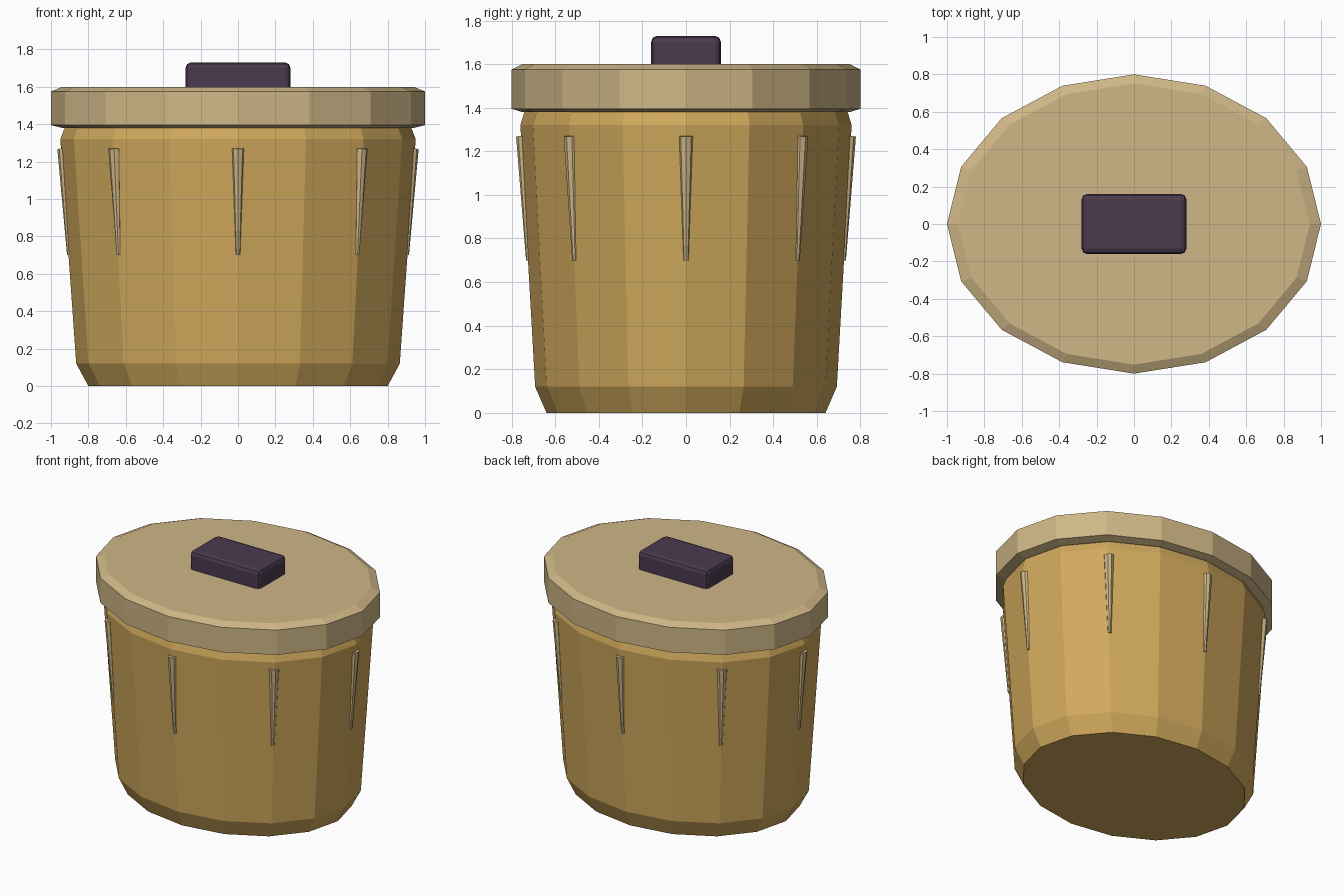
import bpy, bmesh, math
from mathutils import Vector, Matrix

if "Cube" in bpy.data.objects:
    bpy.data.objects.remove(bpy.data.objects["Cube"])

SIDES, DEPTH = 16, 0.8  # oval cross-section, y is 0.8 of x


def material(name, colour):
    m = bpy.data.materials.new(name)
    m.diffuse_color = (*colour, 1)
    m.use_nodes = True
    m.node_tree.nodes["Principled BSDF"].inputs["Base Color"].default_value = m.diffuse_color
    return m


ochre = material("ochre", (0.63, 0.395, 0.107))
tan = material("tan", (0.62, 0.47, 0.24))
plum = material("dark plum", (0.069, 0.041, 0.076))


def finish(bm, name, mat):
    bmesh.ops.recalc_face_normals(bm, faces=bm.faces)
    me = bpy.data.meshes.new(name)
    bm.to_mesh(me)
    bm.free()
    me.materials.append(mat)
    ob = bpy.data.objects.new(name, me)
    bpy.context.collection.objects.link(ob)
    return ob


def oval(name, profile, mat):
    """Stack oval rings of (radius, height) and cap both ends."""
    bm = bmesh.new()
    rings = []
    for r, z in profile:
        angles = [math.tau * i / SIDES for i in range(SIDES)]
        rings.append([bm.verts.new((r * math.cos(a), r * DEPTH * math.sin(a), z)) for a in angles])
    for low, high in zip(rings, rings[1:]):
        for i in range(SIDES):
            j = (i + 1) % SIDES
            bm.faces.new((low[i], low[j], high[j], high[i]))
    bm.faces.new(rings[0][::-1])
    bm.faces.new(rings[-1])
    return finish(bm, name, mat)


# Tapered tub and overhanging lid
oval("tub", [(0.80, 0), (0.865, 0.12), (0.95, 1.32), (0.925, 1.385)], ochre)
oval("lid", [(0.94, 1.38), (1.0, 1.395), (1.0, 1.575), (0.94, 1.60)], tan)

# Eight tapered ribs lying along the wall
for i in range(8):
    a = math.tau * i / 8
    top = Vector((0.932 * math.cos(a), 0.932 * DEPTH * math.sin(a), 1.27))
    tip = Vector((0.902 * math.cos(a), 0.902 * DEPTH * math.sin(a), 0.70))
    axis = top - tip
    bm = bmesh.new()
    place = Matrix.Translation((top + tip) / 2) @ axis.to_track_quat('Z', 'Y').to_matrix().to_4x4()
    bmesh.ops.create_cone(bm, cap_ends=True, segments=8, radius1=0.012, radius2=0.034,
                          depth=axis.length, matrix=place)
    finish(bm, f"rib_{i + 1}", tan)

# Handle block with softened edges
bm = bmesh.new()
bmesh.ops.create_cube(bm, size=1, matrix=Matrix.Translation((0, 0, 1.645)) @ Matrix.Diagonal((0.56, 0.32, 0.17, 1)))
handle = finish(bm, "handle", plum)
bevel = handle.modifiers.new("soft edges", 'BEVEL')
bevel.width, bevel.segments = 0.028, 2
